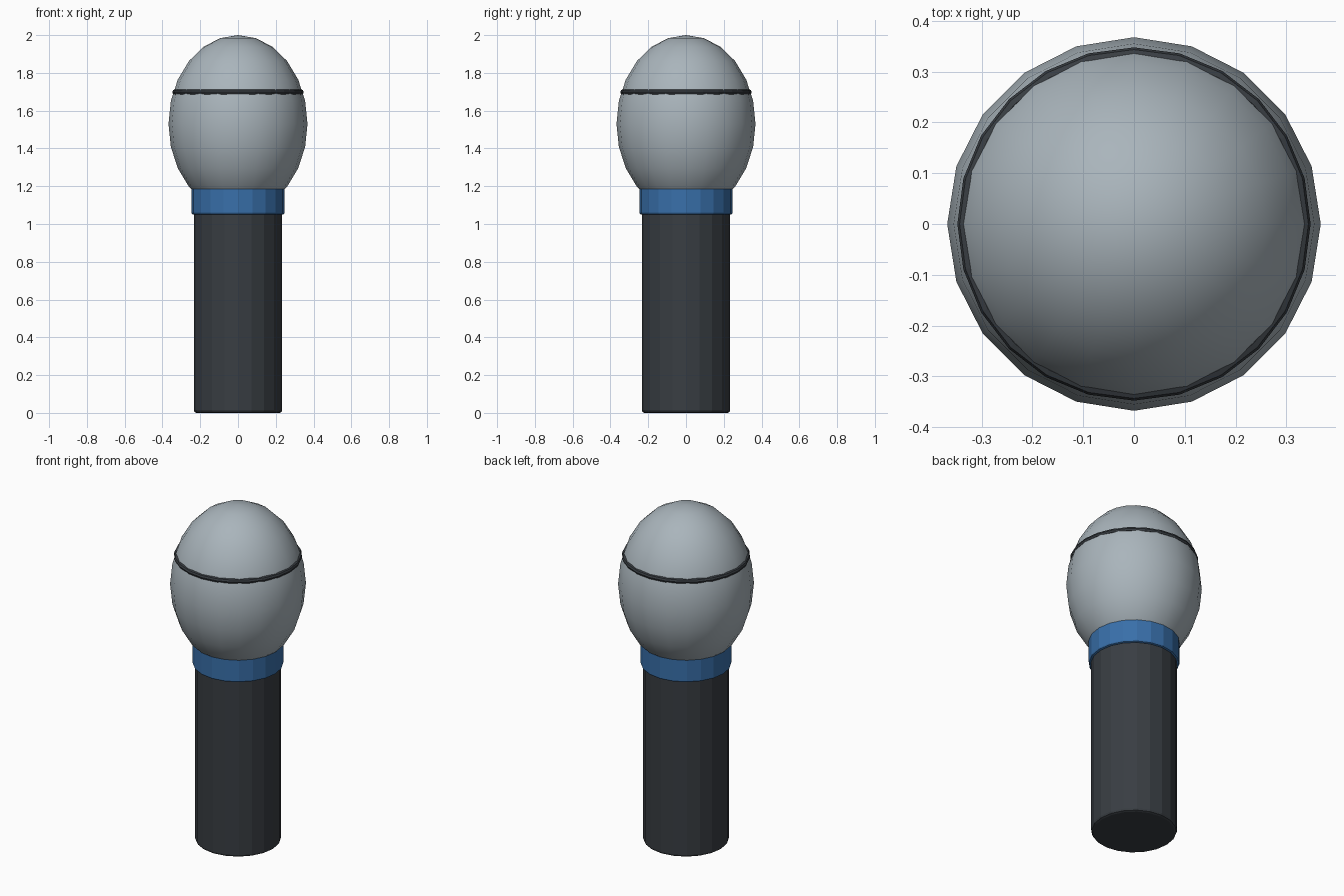
import bpy, math

if "Cube" in bpy.data.objects:
    bpy.data.objects.remove(bpy.data.objects["Cube"])

def material(name, rgb):
    m = bpy.data.materials.new(name)
    m.diffuse_color = (*rgb, 1)
    m.use_nodes = True
    m.node_tree.nodes["Principled BSDF"].inputs["Base Color"].default_value = m.diffuse_color
    return m

dark = material("dark_grip", (0.04, 0.047, 0.055))
blue = material("blue_collar", (0.04, 0.16, 0.40))
grey = material("grey_mesh", (0.40, 0.46, 0.50))

def finish(name, mat):
    ob = bpy.context.object
    ob.name = name
    ob.data.materials.append(mat)
    return ob

def bevelled_cylinder(name, radius, z0, z1, bevel, mat):
    bpy.ops.mesh.primitive_cylinder_add(vertices=20, radius=radius, depth=z1 - z0,
                                        location=(0, 0, (z0 + z1) / 2))
    ob = finish(name, mat)
    b = ob.modifiers.new("edge_bevel", 'BEVEL')
    b.width = bevel
    b.segments = 2
    b.limit_method = 'ANGLE'
    b.angle_limit = math.radians(40)
    return ob

# Grip and collar
bevelled_cylinder("handle", 0.234, 0.0, 1.08, 0.014, dark)
bevelled_cylinder("collar", 0.247, 1.05, 1.20, 0.01, blue)

# Egg-shaped head
bpy.ops.mesh.primitive_uv_sphere_add(segments=20, ring_count=12, radius=1, location=(0, 0, 1.53))
head = finish("mesh_head", grey)
head.scale = (0.368, 0.368, 0.47)
bpy.ops.object.transform_apply(location=False, rotation=False, scale=True)
bpy.ops.object.shade_smooth()

# Thin band around the head
bpy.ops.mesh.primitive_torus_add(major_segments=24, minor_segments=8, major_radius=0.333,
                                 minor_radius=0.015, location=(0, 0, 1.698))
finish("head_band", dark)
